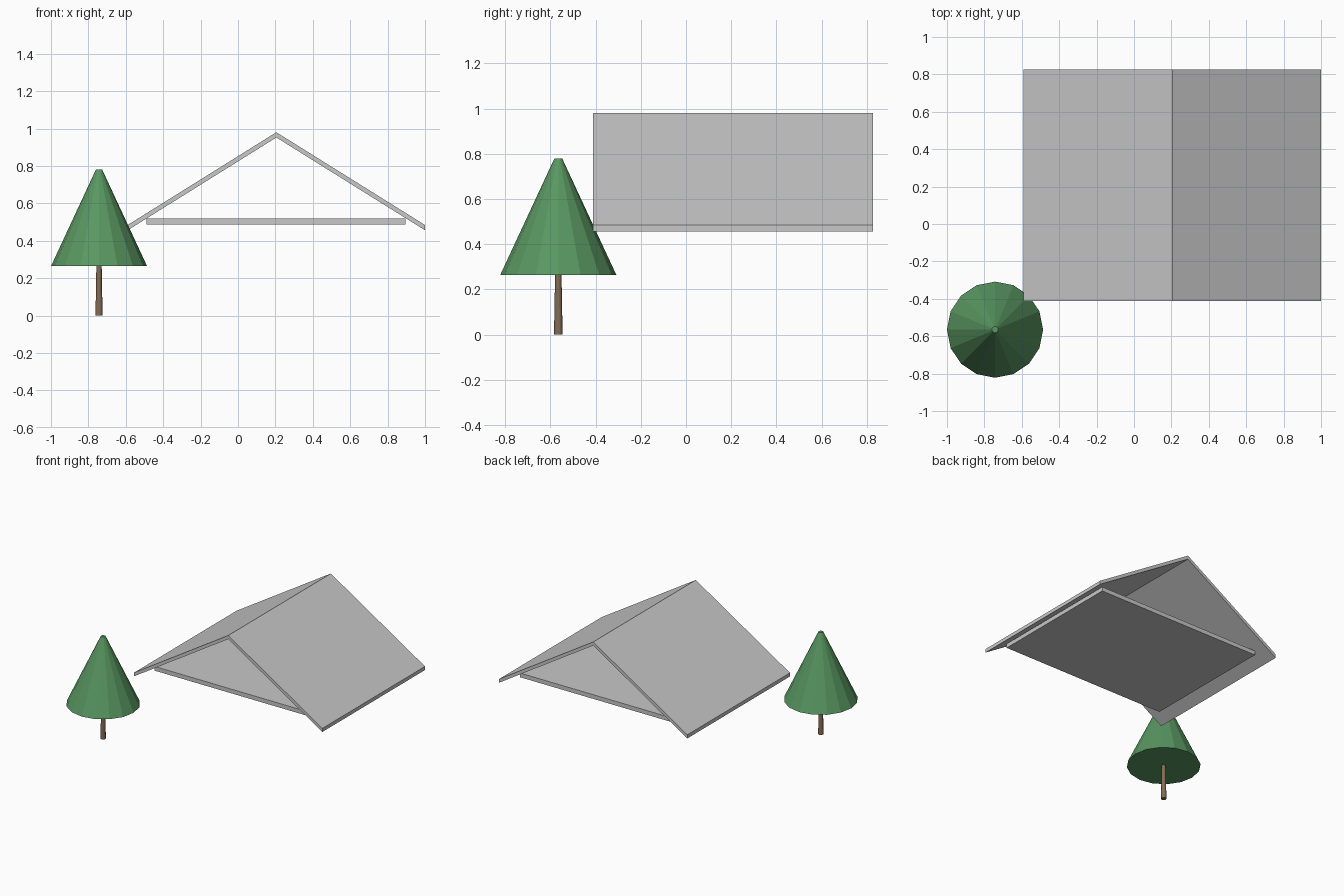
import bpy, bmesh
from mathutils import Matrix

if "Cube" in bpy.data.objects:
    bpy.data.objects.remove(bpy.data.objects["Cube"])


def material(name, rgb):
    m = bpy.data.materials.new(name)
    m.diffuse_color = (*rgb, 1)
    m.use_nodes = True
    m.node_tree.nodes["Principled BSDF"].inputs["Base Color"].default_value = m.diffuse_color
    return m


GREY = material("light_grey", (0.58, 0.58, 0.58))
GREEN = material("leaf_green", (0.10, 0.31, 0.12))
BROWN = material("bark_brown", (0.23, 0.15, 0.09))


def finish(bm, name, mat):
    bmesh.ops.recalc_face_normals(bm, faces=bm.faces)
    me = bpy.data.meshes.new(name)
    bm.to_mesh(me)
    bm.free()
    me.materials.append(mat)
    ob = bpy.data.objects.new(name, me)
    bpy.context.collection.objects.link(ob)


def extrude_profile(name, points, y0, y1, mat):
    """Extrude a closed x-z outline along y."""
    bm = bmesh.new()
    face = bm.faces.new([bm.verts.new((x, y0, z)) for x, z in points])
    ext = bmesh.ops.extrude_face_region(bm, geom=[face])["geom"]
    bmesh.ops.translate(bm, vec=(0, y1 - y0, 0),
                        verts=[v for v in ext if isinstance(v, bmesh.types.BMVert)])
    finish(bm, name, mat)


def tapered(name, r0, r1, z0, z1, sides, mat):
    """Flat-shaded tapered cylinder on the tree's axis."""
    bm = bmesh.new()
    bmesh.ops.create_cone(bm, cap_ends=True, segments=sides, radius1=r0, radius2=r1,
                          depth=z1 - z0,
                          matrix=Matrix.Translation((-0.743, -0.565, (z0 + z1) / 2)))
    finish(bm, name, mat)


# Roof: two sloping panels meeting at the ridge, with vertical eave ends
RIDGE, HALF, TOP, EAVE, THICK = 0.205, 0.795, 0.98, 0.484, 0.028
for name, side in (("roof_panel_left", -1), ("roof_panel_right", 1)):
    edge = RIDGE + side * HALF
    extrude_profile(name, [(RIDGE, TOP), (edge, EAVE), (edge, EAVE - THICK),
                           (RIDGE, TOP - THICK)], -0.411, 0.827, GREY)

# Ceiling slab, inset from the roof edges
extrude_profile("ceiling_slab", [(-0.488, 0.487), (0.895, 0.487),
                                 (0.895, 0.519), (-0.488, 0.519)], -0.308, 0.724, GREY)

# Tree
tapered("tree_trunk", 0.019, 0.014, 0.0, 0.28, 16, BROWN)
tapered("tree_foliage", 0.257, 0.017, 0.264, 0.78, 16, GREEN)
